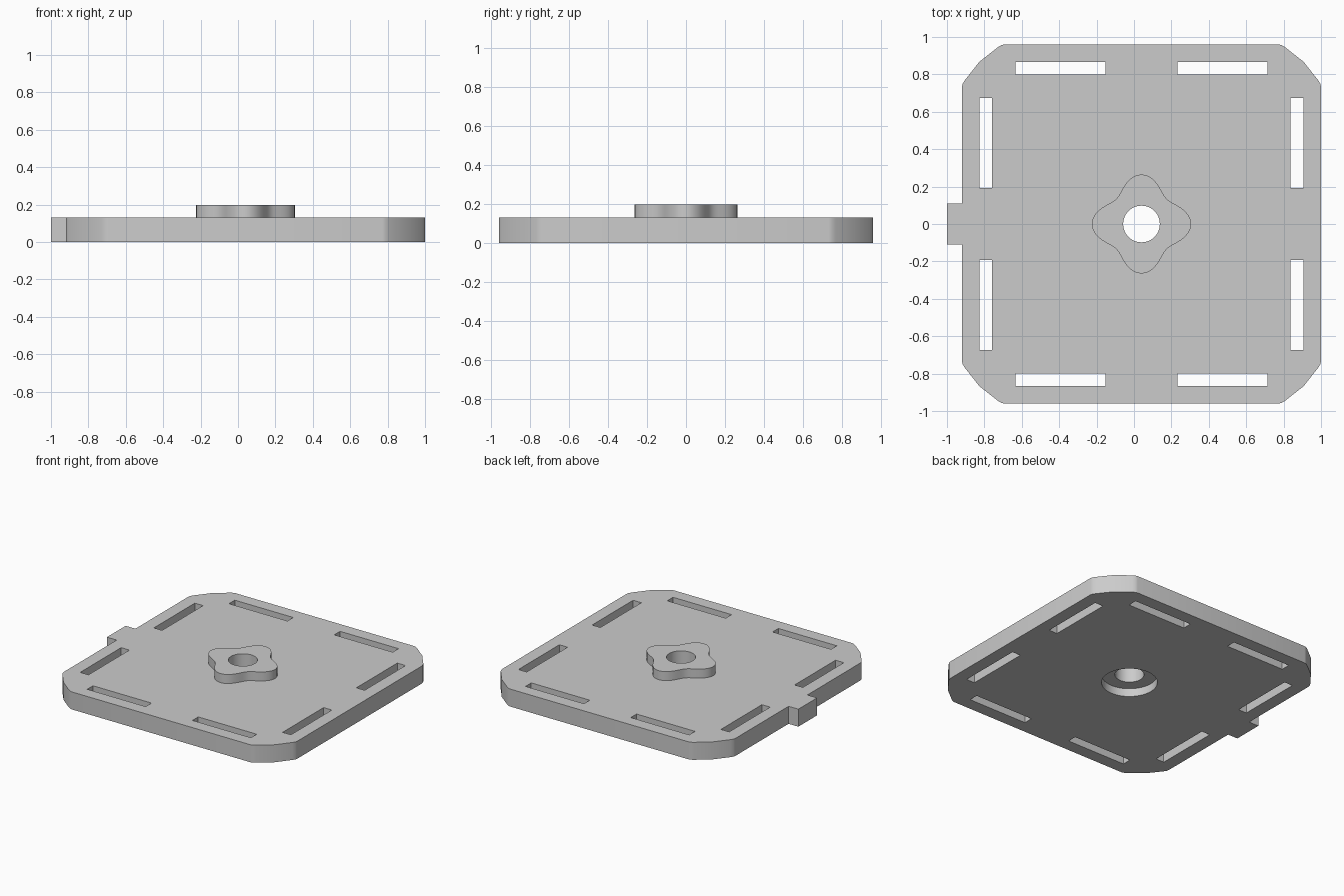
import bpy, bmesh, math

if "Cube" in bpy.data.objects:
    bpy.data.objects.remove(bpy.data.objects["Cube"])

CX = 0.04          # centre of the plate; the tab sticks out on one side
PLATE_TOP = 0.13
BOSS_TOP = 0.197

grey = bpy.data.materials.new("light grey")
grey.use_nodes = True
colour = (0.6, 0.6, 0.6, 1)
grey.diffuse_color = colour
grey.node_tree.nodes["Principled BSDF"].inputs["Base Color"].default_value = colour


def prism(name, outline, z0, z1):
    """Extrude a counter-clockwise outline, given about the plate centre."""
    bm = bmesh.new()
    base = bm.faces.new([bm.verts.new((CX + x, y, z0)) for x, y in outline])
    top = bmesh.ops.extrude_face_region(bm, geom=[base])["geom"]
    verts = [g for g in top if isinstance(g, bmesh.types.BMVert)]
    bmesh.ops.translate(bm, verts=verts, vec=(0, 0, z1 - z0))
    bmesh.ops.recalc_face_normals(bm, faces=bm.faces)
    mesh = bpy.data.meshes.new(name)
    bm.to_mesh(mesh)
    bm.free()
    mesh.materials.append(grey)
    obj = bpy.data.objects.new(name, mesh)
    bpy.context.collection.objects.link(obj)
    return obj


def rect(x0, x1, y0, y1):
    return [(x0, y0), (x1, y0), (x1, y1), (x0, y1)]


def polar(radius, steps):
    angles = [2 * math.pi * i / steps for i in range(steps)]
    return [(radius(a) * math.cos(a), radius(a) * math.sin(a)) for a in angles]


def cut(target, cutters):
    for cutter in cutters:
        mod = target.modifiers.new(cutter.name, "BOOLEAN")
        mod.operation = "DIFFERENCE"
        mod.solver = "EXACT"
        mod.object = cutter
    bpy.context.view_layer.objects.active = target
    for mod in list(target.modifiers):
        bpy.ops.object.modifier_apply(modifier=mod.name)


def smooth(obj):
    bpy.ops.object.select_all(action="DESELECT")
    obj.select_set(True)
    bpy.context.view_layer.objects.active = obj
    bpy.ops.object.shade_smooth_by_angle(angle=math.radians(30))


# Plate outline: one softened corner turned four times, tab on the -x side
corner = [(0.96, 0.733), (0.957, 0.748), (0.945, 0.768), (0.867, 0.867),
          (0.768, 0.945), (0.748, 0.957), (0.733, 0.96)]
outline = []
for turn in range(4):
    c, s = [(1, 0), (0, 1), (-1, 0), (0, -1)][turn]
    outline += [(c * x - s * y, s * x + c * y) for x, y in corner]
    if turn == 1:
        outline += [(-0.96, 0.11), (-1.04, 0.11), (-1.04, -0.11), (-0.96, -0.11)]
plate = prism("plate", outline, 0, PLATE_TOP)

# Star-shaped boss in the middle
boss = prism("centre_boss", polar(lambda a: 0.2275 + 0.0375 * math.cos(4 * a), 64),
             PLATE_TOP, BOSS_TOP)

# Eight slots, two along each side
cutters = []
for side in (-1, 1):
    for half in (-1, 1):
        a0, a1 = sorted((half * 0.192, half * 0.673))
        b0, b1 = sorted((side * 0.798, side * 0.866))
        cutters.append(prism("slot_cutter", rect(a0, a1, b0, b1), -0.1, 0.3))
        cutters.append(prism("slot_cutter", rect(b0, b1, a0, a1), -0.1, 0.3))

# Through hole and the wider recess underneath
hole = prism("hole_cutter", polar(lambda a: 0.098, 48), -0.1, 0.3)
recess = prism("recess_cutter", polar(lambda a: 0.188, 48), -0.1, 0.06)
cut(plate, cutters + [hole, recess])
cut(boss, [hole])

for helper in cutters + [hole, recess]:
    bpy.data.objects.remove(helper)
for part in (plate, boss):
    smooth(part)
